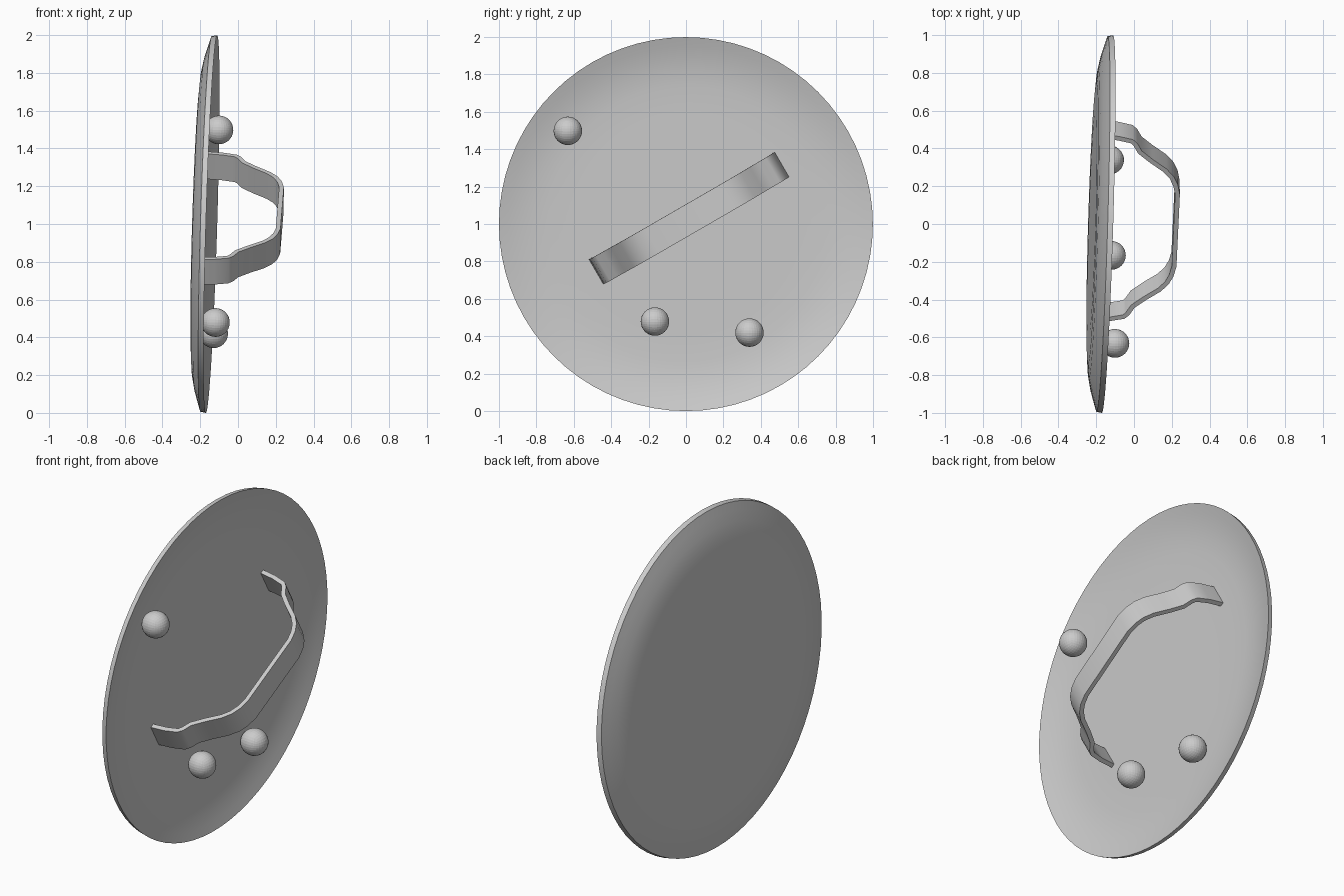
import bpy, bmesh, math
from mathutils import Vector, Matrix

if "Cube" in bpy.data.objects:
    bpy.data.objects.remove(bpy.data.objects["Cube"])

grey = bpy.data.materials.new("plain_grey")
grey.diffuse_color = (0.6, 0.6, 0.6, 1)
grey.use_nodes = True
grey.node_tree.nodes["Principled BSDF"].inputs["Base Color"].default_value = grey.diffuse_color

# Slightly tilted frame of the dish: local x is the dish axis
n = Vector((1, -0.03, -0.03)).normalized()
zl = (Vector((0, 0, 1)) - n * n.z).normalized()
yl = zl.cross(n)
frame = Matrix.Translation((-0.155, 0, 1)) @ Matrix((n, yl, zl)).transposed().to_4x4()


def finish(bm, name, angle=None):
    bmesh.ops.recalc_face_normals(bm, faces=bm.faces)
    bm.transform(frame)
    me = bpy.data.meshes.new(name)
    bm.to_mesh(me)
    bm.free()
    me.materials.append(grey)
    ob = bpy.data.objects.new(name, me)
    bpy.context.collection.objects.link(ob)
    if angle:
        bpy.ops.object.select_all(action='DESELECT')
        bpy.context.view_layer.objects.active = ob
        ob.select_set(True)
        bpy.ops.object.shade_smooth_by_angle(angle=math.radians(angle))
    return ob


# Dish: turned shell profile as (axis, radius), back centre to front centre
profile = [(-0.066, 0), (-0.066, 0.3), (-0.067, 0.6), (-0.066, 0.74), (-0.060, 0.82),
           (-0.046, 0.89), (-0.028, 0.95), (-0.014, 0.995), (0.015, 1.0),
           (0.0, 0.95), (-0.015, 0.89), (-0.027, 0.82), (-0.034, 0.74),
           (-0.036, 0.6), (-0.035, 0.3), (-0.035, 0)]
bm = bmesh.new()
vs = [bm.verts.new((h, r, 0)) for h, r in profile]
es = [bm.edges.new(p) for p in zip(vs, vs[1:])]
bmesh.ops.spin(bm, geom=vs + es, axis=(1, 0, 0), cent=(0, 0, 0),
               angle=math.tau, steps=72, use_merge=True)
bmesh.ops.remove_doubles(bm, verts=bm.verts, dist=1e-4)
finish(bm, "dish", 35)

# Handle: mirrored strap profile as (along, out), thickened inwards
half = [(0.575, -0.05), (0.565, 0.05), (0.548, 0.125), (0.525, 0.15), (0.48, 0.175),
        (0.43, 0.235), (0.375, 0.31), (0.33, 0.35), (0.28, 0.374), (0.22, 0.387)]
outer = [Vector(p) for p in half] + [Vector((-t, h)) for t, h in reversed(half)]
inner = []
for i, p in enumerate(outer):
    d = (outer[min(i + 1, len(outer) - 1)] - outer[max(i - 1, 0)]).normalized()
    inner.append(p + Vector((-d.y, d.x)) * 0.025)
along = Vector((0, math.cos(math.radians(30)), math.sin(math.radians(30))))
across = Vector((0, -along.z, along.y))
centre = Vector((0, 0.015, 0.03))


def strap_point(p, side):
    return centre + along * p.x + Vector((p.y, 0, 0)) + across * side * 0.077


bm = bmesh.new()
rings = [[bm.verts.new(strap_point(p, s)) for p, s in ((o, -1), (o, 1), (i, 1), (i, -1))]
         for o, i in zip(outer, inner)]
for a, b in zip(rings, rings[1:]):
    for k in range(4):
        j = (k + 1) % 4
        bm.faces.new((a[k], a[j], b[j], b[k]))
bm.faces.new(rings[0])
bm.faces.new(rings[-1])
finish(bm, "handle", 40)

# Round studs: subdivided cubes pushed out to spheres
studs = [(0.058, -0.63, 0.50), (0.056, -0.165, -0.52), (0.033, 0.34, -0.58)]
for i, pos in enumerate(studs):
    bm = bmesh.new()
    bmesh.ops.create_cube(bm, size=2)
    bmesh.ops.subdivide_edges(bm, edges=bm.edges, cuts=7, use_grid_fill=True)
    for v in bm.verts:
        v.co = Vector([math.tan(c * math.pi / 4) for c in v.co]).normalized() * 0.076 + Vector(pos)
    finish(bm, f"stud_{i + 1}")
